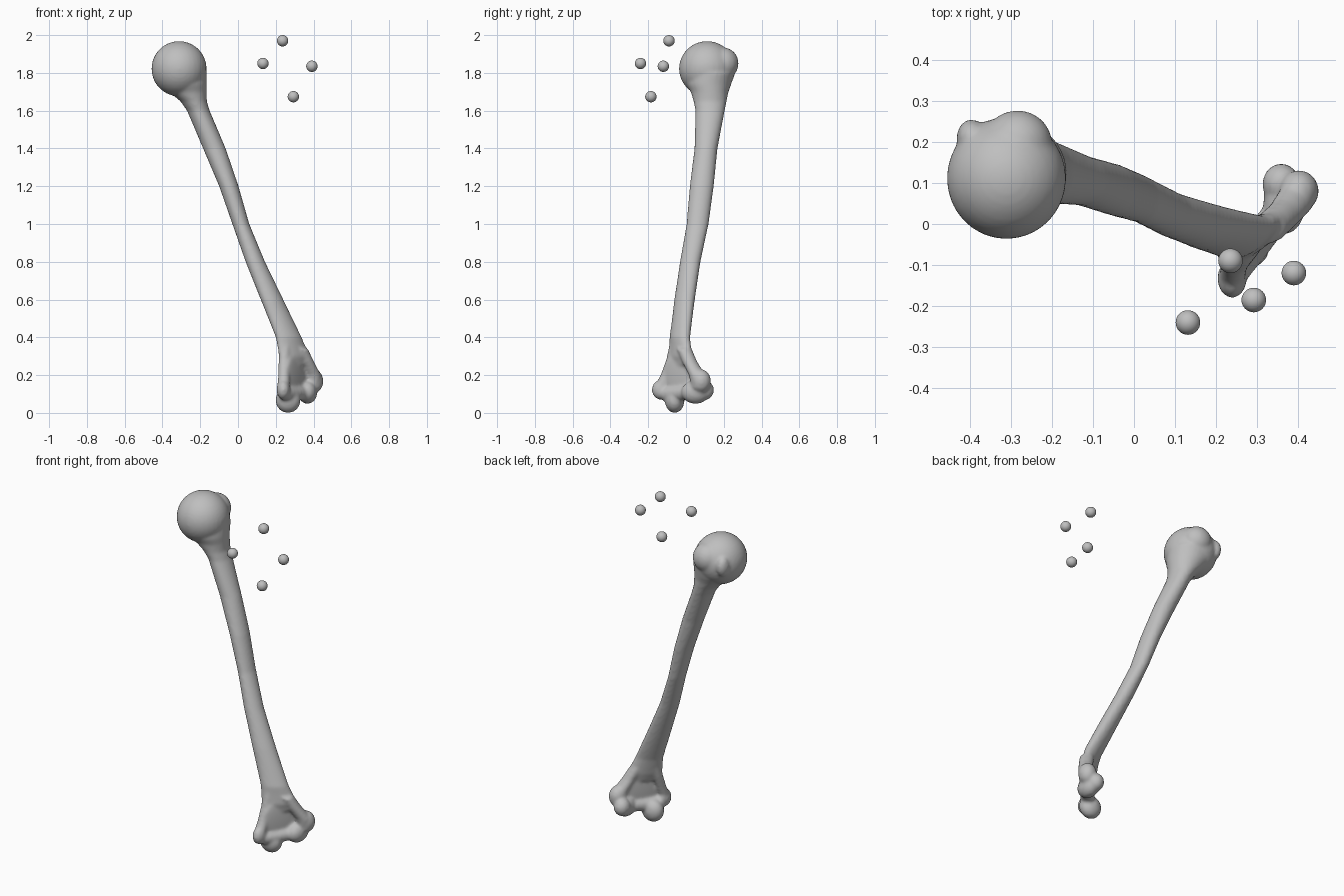
import bpy, bmesh
from math import cos, sin, pi, radians
from mathutils import Matrix, Vector

cube = bpy.data.objects.get("Cube")
if cube:
    bpy.data.objects.remove(cube)

grey = bpy.data.materials.new("bone grey")
grey.use_nodes = True
grey.diffuse_color = (0.52, 0.52, 0.52, 1)
grey.node_tree.nodes["Principled BSDF"].inputs["Base Color"].default_value = (0.52, 0.52, 0.52, 1)


def finish(bm, name):
    bmesh.ops.recalc_face_normals(bm, faces=bm.faces)
    mesh = bpy.data.meshes.new(name)
    bm.to_mesh(mesh)
    bm.free()
    mesh.materials.append(grey)
    mesh.shade_smooth()
    obj = bpy.data.objects.new(name, mesh)
    bpy.context.collection.objects.link(obj)
    return obj


def ellipsoid(bm, centre, radii, turn=0):
    m = (Matrix.Translation(centre) @ Matrix.Rotation(radians(turn), 4, "Z")
         @ Matrix.Diagonal((*radii, 1)))
    bmesh.ops.create_uvsphere(bm, u_segments=32, v_segments=20, radius=1, matrix=m)


def loft(bm, stations, sides=28):
    """Horizontal rings from (z, x0, x1, y0, y1, phase); a small phase skews the oval."""
    rings = []
    for z, x0, x1, y0, y1, phase in stations:
        rings.append([bm.verts.new((
            (x0 + x1) / 2 + (x1 - x0) / 2 * cos(2 * pi * i / sides),
            (y0 + y1) / 2 + (y1 - y0) / 2 * cos(2 * pi * i / sides - radians(phase)), z))
            for i in range(sides)])
    for a, b in zip(rings, rings[1:]):
        for i in range(sides):
            j = (i + 1) % sides
            bm.faces.new((a[i], a[j], b[j], b[i]))
    bm.faces.new(rings[0])
    bm.faces.new(rings[-1])


def column(bm, points):
    """Round strut through (x, y, z, radius) points."""
    loft(bm, [(z, x - r, x + r, y - r, y + r, 90) for x, y, z, r in points], 20)


def beam(bm, a, b, r):
    """Round bar of overlapping balls between two points."""
    for i in range(9):
        ellipsoid(bm, Vector(a).lerp(Vector(b), i / 8), (r, r, r))


bm = bmesh.new()

# Shaft, from flared neck down to the skewed lower end
loft(bm, [
    (1.80, -0.43, -0.165, 0.00, 0.255, 90),
    (1.74, -0.41, -0.165, 0.00, 0.24, 90),
    (1.70, -0.365, -0.165, 0.025, 0.225, 90),
    (1.65, -0.305, -0.165, 0.04, 0.215, 90),
    (1.60, -0.27, -0.15, 0.05, 0.205, 90),
    (1.40, -0.185, -0.065, 0.045, 0.167, 90),
    (1.20, -0.10, 0.003, 0.02, 0.147, 90),
    (1.00, -0.03, 0.06, 0.003, 0.12, 90),
    (0.80, 0.04, 0.143, -0.032, 0.077, 85),
    (0.60, 0.12, 0.24, -0.062, 0.047, 75),
    (0.40, 0.20, 0.337, -0.087, 0.022, 60),
    (0.30, 0.218, 0.38, -0.095, 0.035, 40),
    (0.25, 0.23, 0.39, -0.10, 0.05, 22),
])

# Upper end: ball head and the two bumps behind it
ellipsoid(bm, (-0.312, 0.112, 1.822), (0.146, 0.149, 0.146))
ellipsoid(bm, (-0.285, 0.195, 1.85), (0.085, 0.083, 0.085))
ellipsoid(bm, (-0.398, 0.21, 1.83), (0.036, 0.046, 0.06))

# Lower end: two columns with a thin web between them
column(bm, [(0.25, -0.05, 0.38, 0.034), (0.245, -0.075, 0.28, 0.03),
            (0.243, -0.105, 0.2, 0.03), (0.24, -0.135, 0.13, 0.034)])
column(bm, [(0.33, -0.01, 0.34, 0.04), (0.363, 0.02, 0.27, 0.04),
            (0.395, 0.06, 0.2, 0.045), (0.4, 0.075, 0.13, 0.045)])
ellipsoid(bm, (0.31, -0.03, 0.2), (0.11, 0.018, 0.12), 58)

# Lower end: side knobs and joint rollers
ellipsoid(bm, (0.24, -0.133, 0.122), (0.036, 0.048, 0.052))
ellipsoid(bm, (0.403, 0.08, 0.168), (0.049, 0.052, 0.062))
ellipsoid(bm, (0.36, 0.098, 0.12), (0.046, 0.05, 0.052))
ellipsoid(bm, (0.368, 0.05, 0.11), (0.052, 0.075, 0.062))
ellipsoid(bm, (0.265, -0.06, 0.067), (0.066, 0.052, 0.067))
beam(bm, (0.255, -0.1, 0.1), (0.38, 0.06, 0.11), 0.04)

bone = finish(bm, "arm_bone")
remesh = bone.modifiers.new("fuse parts", "REMESH")
remesh.mode = "VOXEL"
remesh.voxel_size = 0.009
remesh.use_smooth_shade = True
smooth = bone.modifiers.new("soften joins", "SMOOTH")
smooth.factor = 0.5
smooth.iterations = 5

# Four marker balls floating beside the head
for i, spot in enumerate([(0.236, -0.09, 1.97), (0.132, -0.241, 1.85),
                          (0.391, -0.12, 1.835), (0.293, -0.186, 1.674)]):
    bm = bmesh.new()
    ellipsoid(bm, spot, (0.03, 0.03, 0.03))
    finish(bm, f"marker_ball_{i + 1}")
